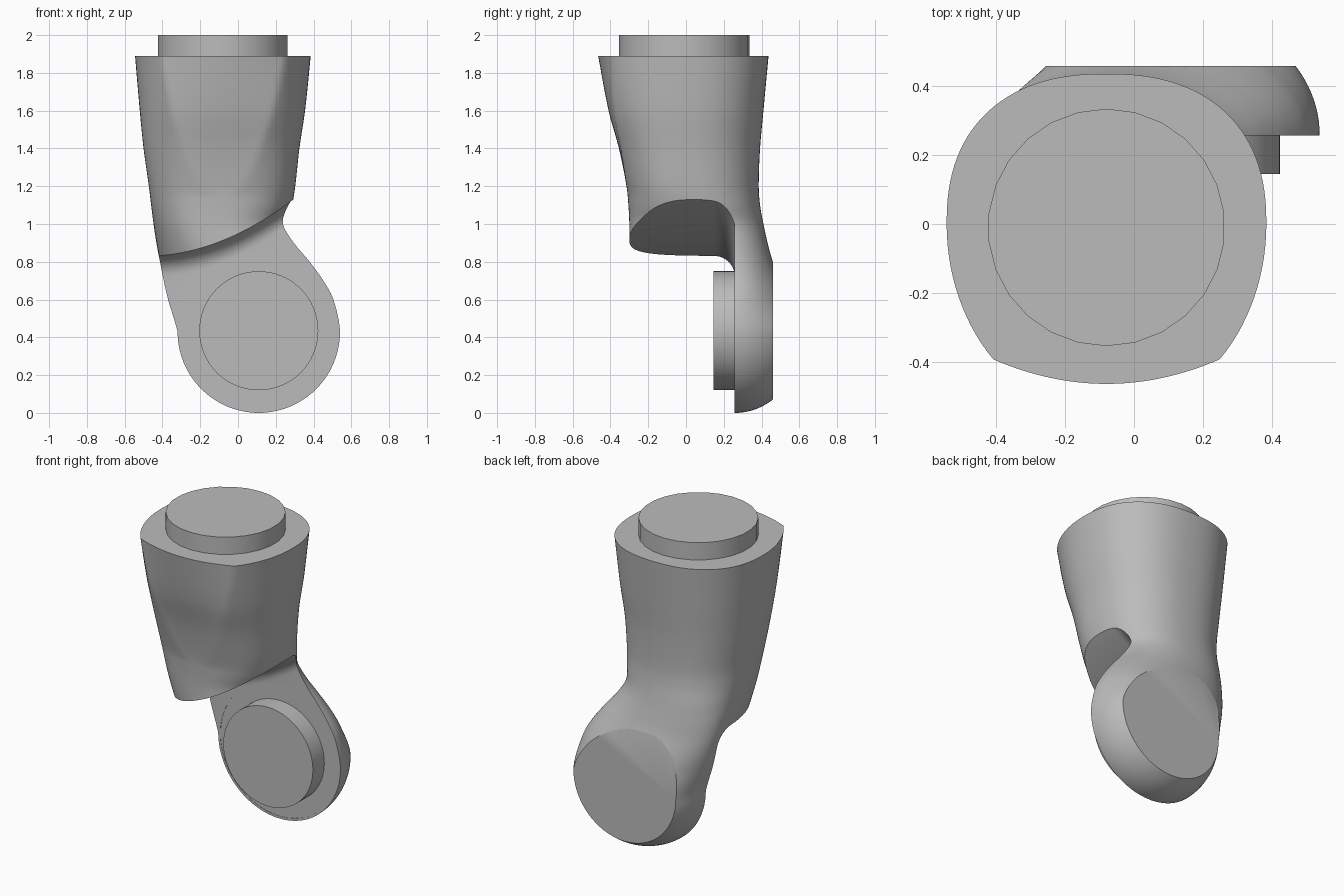
import bpy, bmesh, math
from mathutils import Matrix

cube = bpy.data.objects.get("Cube")
if cube:
    bpy.data.objects.remove(cube)

grey = bpy.data.materials.new("plain grey")
grey.use_nodes = True
colour = (0.5, 0.5, 0.5, 1)
grey.diffuse_color = colour
grey.node_tree.nodes["Principled BSDF"].inputs["Base Color"].default_value = colour

DISC_X, DISC_Z, DISC_R = 0.11, 0.43, 0.43
FACE_Y, BACK_Y = 0.26, 0.46


def finish(name, bm):
    bmesh.ops.recalc_face_normals(bm, faces=bm.faces)
    mesh = bpy.data.meshes.new(name)
    bm.to_mesh(mesh)
    bm.free()
    mesh.materials.append(grey)
    ob = bpy.data.objects.new(name, mesh)
    bpy.context.collection.objects.link(ob)
    return ob


def loft(name, rings):
    """Skin a list of closed rings and cap both ends."""
    bm = bmesh.new()
    rows = [[bm.verts.new(p) for p in ring] for ring in rings]
    n = len(rows[0])
    for a, b in zip(rows, rows[1:]):
        for i in range(n):
            j = (i + 1) % n
            bm.faces.new((a[i], a[j], b[j], b[i]))
    bm.faces.new(rows[0])
    bm.faces.new(rows[-1])
    return finish(name, bm)


def cylinder(name, radius, depth, sides, centre, along_y=False):
    bm = bmesh.new()
    m = Matrix.Translation(centre)
    if along_y:
        m = m @ Matrix.Rotation(math.pi / 2, 4, 'X')
    bmesh.ops.create_cone(bm, cap_ends=True, segments=sides, radius1=radius,
                          radius2=radius, depth=depth, matrix=m)
    return finish(name, bm)


def smooth(ob, degrees):
    bpy.ops.object.select_all(action='DESELECT')
    ob.select_set(True)
    bpy.context.view_layer.objects.active = ob
    bpy.ops.object.shade_smooth_by_angle(angle=math.radians(degrees))


def cut(ob, cutter):
    cutter.hide_render = True
    mod = ob.modifiers.new("cut", 'BOOLEAN')
    mod.operation, mod.solver, mod.object = 'DIFFERENCE', 'EXACT', cutter
    bpy.context.view_layer.objects.active = ob
    bpy.ops.object.modifier_apply(modifier=mod.name)
    bpy.data.objects.remove(cutter)


def disc_row(z):
    """Section of the domed disc at height z."""
    w = math.sqrt(max(DISC_R ** 2 - (z - DISC_Z) ** 2, 1e-6))
    return (z, DISC_X - w, DISC_X + w, -0.3, FACE_Y, FACE_Y + 0.85 * w)


# Sleeve sections: height, right, left, front, widest y, back
rows = [
    (1.89, -0.545, 0.385, -0.465, 0.0, 0.437),
    (1.6, -0.52, 0.355, -0.41, 0.0, 0.41),
    (1.4, -0.50, 0.325, -0.355, 0.0, 0.392),
    (1.2, -0.472, 0.303, -0.315, 0.02, 0.385),
    (1.1, -0.46, 0.287, -0.305, 0.06, 0.392),
    (1.0, -0.447, 0.265, -0.30, 0.12, 0.41),
    (0.9, -0.432, 0.305, -0.30, 0.19, 0.432),
    (0.8, -0.413, 0.38, -0.30, 0.24, 0.46),
    (0.7, -0.393, 0.452, -0.30, 0.26, 0.502),
    (0.6, -0.37, 0.505, -0.30, 0.26, 0.55),
    disc_row(0.43), disc_row(0.3),
]


def slope(i, k):
    a, b = rows[max(i - 1, 0)], rows[min(i + 1, len(rows) - 1)]
    return (b[k] - a[k]) / (b[0] - a[0])


def between(i, t):
    """Smooth blend from row i to the next one."""
    a, b = rows[i], rows[i + 1]
    h = b[0] - a[0]
    out = [a[0] + h * t]
    for k in range(1, 6):
        out.append((2*t**3 - 3*t*t + 1) * a[k] + (t**3 - 2*t*t + t) * h * slope(i, k)
                   + (3*t*t - 2*t**3) * b[k] + (t**3 - t*t) * h * slope(i + 1, k))
    return out


def section(row, count=112):
    z, x0, x1, front, yc, back = row
    cx, w = (x0 + x1) / 2, (x1 - x0) / 2
    up = min(max((z - 1.15) / 0.74, 0), 1)
    low = min(max((z - 0.6) / 0.4, 0), 1)
    depth = (yc - front) * (1 + 0.2 * up)
    ring = []
    for i in range(count):
        a = 2 * math.pi * i / count
        c, s = math.cos(a), math.sin(a)
        n = 2 + 0.35 * low if s > 0 else 2.5 - 0.5 * up
        px = math.copysign(abs(c) ** (2 / n), c)
        py = math.copysign(abs(s) ** (2 / n), s)
        y = yc + py * ((back - yc) if s > 0 else depth)
        # shallow front panel with corners that fade out downwards
        if s < 0:
            y = max(y, yc - (yc - front) * (1 - 0.306 * up * px * px))
        ring.append((cx + w * px, y, z))
    return ring


levels = [between(i, t / 6) for i in range(10) for t in range(6)]
levels += [disc_row(DISC_Z - DISC_R * math.sin(math.pi / 2 * k / 20)) for k in range(20)]
levels.append(disc_row(0.0004))
body = loft("arm_sleeve", [section(r) for r in levels])

# Flat back of the disc
bm = bmesh.new()
bmesh.ops.create_cube(bm, size=2, matrix=Matrix.Translation((0, BACK_Y + 1, 0.5)))
cut(body, finish("back_cutter", bm))

# Swept opening in front of the disc, with a rounded inner corner
R = 0.11
face = FACE_Y - 0.002
steps = [(-1.0, 0.0)] + [(face - R + R * math.sin(a), R * (1 - math.cos(a)))
                         for a in (math.pi / 2 * k / 10 for k in range(11))]
rings = []
for y, drop in steps:
    ring = [(-0.9, y, -0.3)]
    for k in range(41):
        x = -0.9 + 1.6 * k / 40
        ring.append((x, y, 0.828 + 0.48 * max(x + 0.5, 0) ** 2 - drop))
    ring.append((0.7, y, -0.3))
    rings.append(ring)
cut(body, loft("opening_cutter", rings))

# Round seat on the disc face
cut(body, cylinder("seat_cutter", 0.415, 0.2, 96,
                   (DISC_X, FACE_Y - 0.1, DISC_Z), True))
smooth(body, 32)

# Joint stubs
smooth(cylinder("top_stub", 0.345, 0.16, 26, (-0.08, -0.01, 1.92)), 30)
smooth(cylinder("front_stub", 0.315, 0.155, 64, (DISC_X, 0.2225, 0.435), True), 30)
